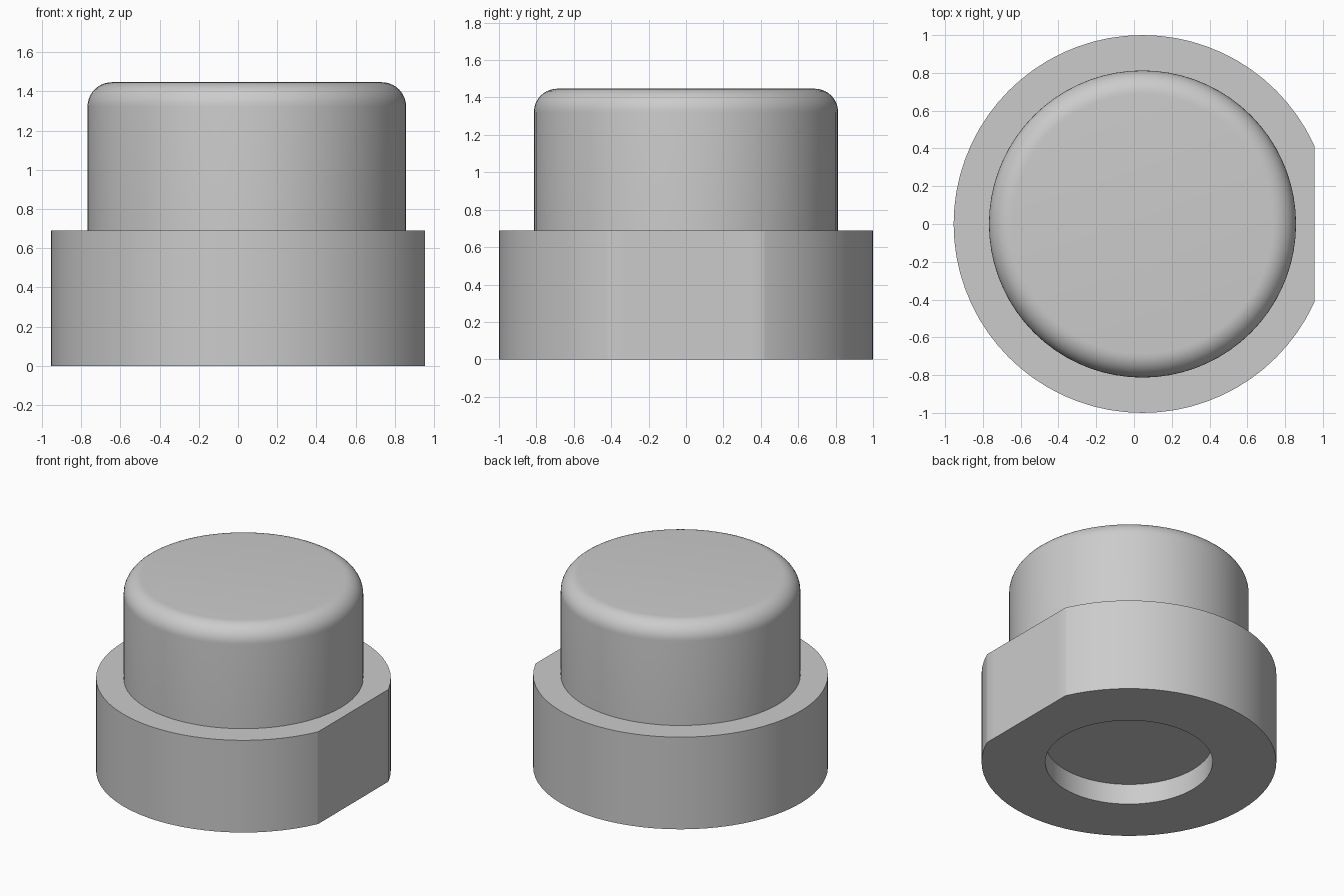
import bpy, bmesh, math
from mathutils import Vector

if "Cube" in bpy.data.objects:
    bpy.data.objects.remove(bpy.data.objects["Cube"])

SEGMENTS = 72
AXIS_X = 0.045
FLAT = 0.91           # distance of the flat from the axis
BASE_TOP, CAP_TOP = 0.69, 1.447
CAP_R, FILLET = 0.813, 0.125
HOLE_R, HOLE_DEPTH = 0.568, 0.154

grey = bpy.data.materials.new("plain grey")
grey.use_nodes = True
colour = (0.6, 0.6, 0.6, 1)
grey.diffuse_color = colour
grey.node_tree.nodes["Principled BSDF"].inputs["Base Color"].default_value = colour


def lathe(name, profile, flat=None):
    """Spin a (radius, height) profile, optionally slicing a flat on +x."""
    bm = bmesh.new()
    verts = [bm.verts.new((r, 0, z)) for r, z in profile]
    edges = [bm.edges.new(pair) for pair in zip(verts, verts[1:])]
    bmesh.ops.spin(bm, geom=verts + edges, cent=(0, 0, 0), axis=(0, 0, 1),
                   angle=math.tau, steps=SEGMENTS)
    bmesh.ops.remove_doubles(bm, verts=bm.verts, dist=1e-4)
    if flat:
        cut = bmesh.ops.bisect_plane(
            bm, geom=bm.verts[:] + bm.edges[:] + bm.faces[:],
            plane_co=(flat, 0, 0), plane_no=(1, 0, 0), clear_outer=True)
        rim = [e for e in cut["geom_cut"] if isinstance(e, bmesh.types.BMEdge)]
        bmesh.ops.edgeloop_fill(bm, edges=rim)
    bmesh.ops.recalc_face_normals(bm, faces=bm.faces)
    # Both parts have an upward face that must point up
    up = max(bm.faces, key=lambda f: f.calc_center_median().z)
    if up.normal.z < 0:
        bmesh.ops.reverse_faces(bm, faces=bm.faces)
    mesh = bpy.data.meshes.new(name)
    bm.to_mesh(mesh)
    bm.free()
    obj = bpy.data.objects.new(name, mesh)
    obj.location = Vector((AXIS_X, 0, 0))
    bpy.context.collection.objects.link(obj)
    mesh.materials.append(grey)
    bpy.ops.object.select_all(action="DESELECT")
    obj.select_set(True)
    bpy.context.view_layer.objects.active = obj
    bpy.ops.object.shade_smooth_by_angle(angle=math.radians(30))
    return obj


# Collar with a shallow round recess underneath and one flat side
lathe("base_collar", [(0, HOLE_DEPTH), (HOLE_R, HOLE_DEPTH), (HOLE_R, 0),
                      (1, 0), (1, BASE_TOP), (CAP_R, BASE_TOP)], FLAT)

# Upper cylinder with a rounded top edge
arc = [(CAP_R - FILLET + FILLET * math.cos(a), CAP_TOP - FILLET + FILLET * math.sin(a))
       for a in (math.pi / 2 * i / 10 for i in range(11))]
lathe("round_cap", [(CAP_R, BASE_TOP)] + arc + [(0, CAP_TOP)])
